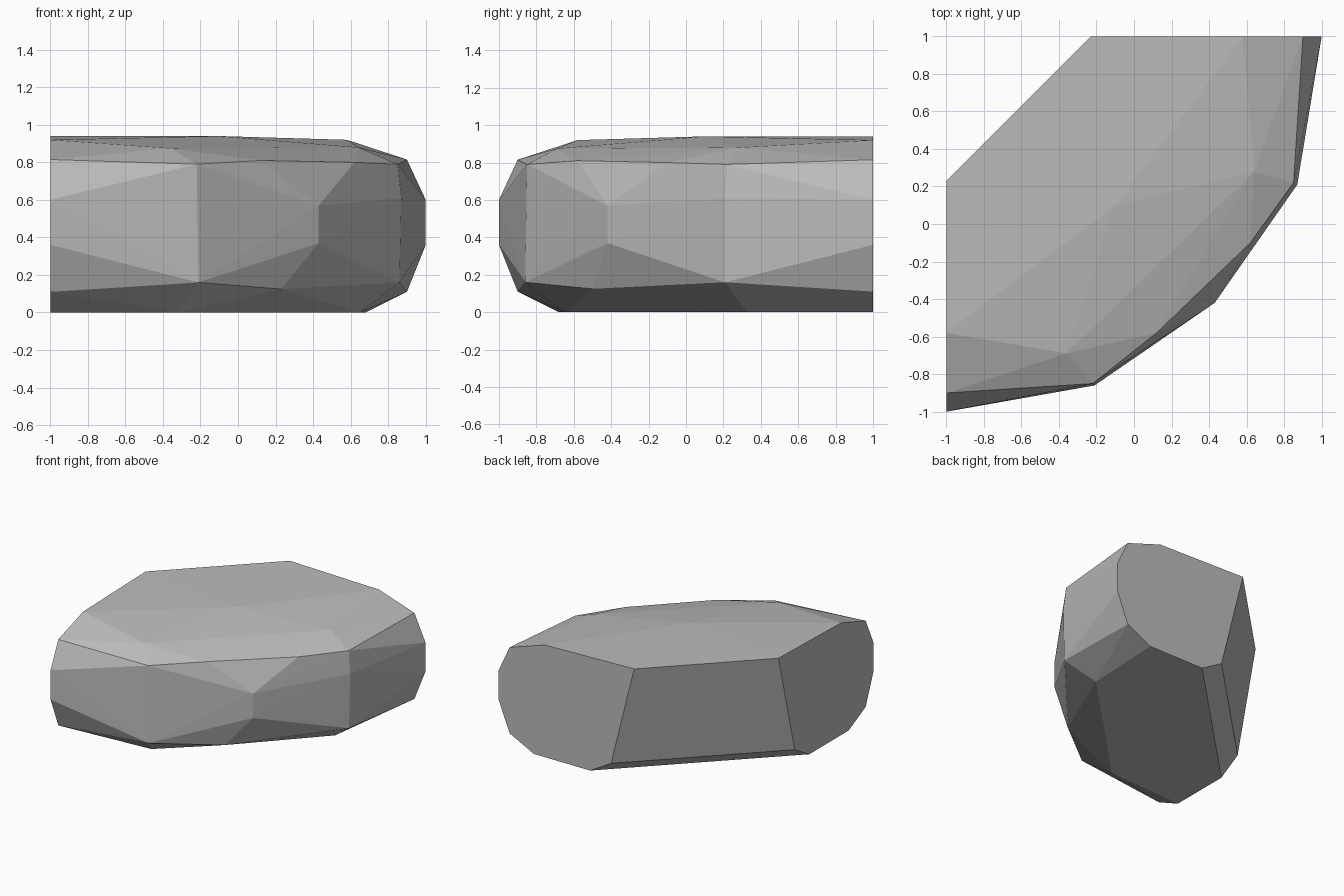
import bpy
import bmesh
from mathutils import Vector

default_cube = bpy.data.objects.get("Cube")
if default_cube:
    bpy.data.objects.remove(default_cube, do_unlink=True)


def make_material(name, colour):
    material = bpy.data.materials.new(name)
    material.use_nodes = True
    material.diffuse_color = colour
    shader = next(node for node in material.node_tree.nodes if node.type == "BSDF_PRINCIPLED")
    shader.inputs["Base Color"].default_value = colour
    shader.inputs["Roughness"].default_value = 0.9
    return material


def mirror_diagonally(point):
    """Reflect a point across the upright plane through the diagonal."""
    return Vector((-point.y, -point.x, point.z))


def build_faceted_solid(name, points, material):
    """Wrap the corner points in flat chiselled facets."""
    mesh = bpy.data.meshes.new(name)
    shell = bmesh.new()
    for point in points:
        shell.verts.new(point)
    hull = bmesh.ops.convex_hull(shell, input=shell.verts[:])
    leftovers = {item for item in hull["geom_interior"] + hull["geom_unused"]
                 if isinstance(item, bmesh.types.BMVert)}
    bmesh.ops.delete(shell, geom=list(leftovers), context="VERTS")
    bmesh.ops.dissolve_limit(shell, angle_limit=0.005,
                             verts=shell.verts[:], edges=shell.edges[:])
    bmesh.ops.recalc_face_normals(shell, faces=shell.faces[:])
    shell.to_mesh(mesh)
    shell.free()
    mesh.materials.append(material)
    rock = bpy.data.objects.new(name, mesh)
    bpy.context.scene.collection.objects.link(rock)
    return rock


# Outline of the flat cut end, as x and height
end_profile = [(-.23, .94), (.58, .92), (.9, .815), (1, .6), (1, .36),
               (.9, .11), (.68, 0), (.17, 0), (-.02, .11)]
cut_end = [Vector((x, 1, z)) for x, z in end_profile]

# Foot, lower wall and upper rim corners, shared by both halves
wall_corners = [Vector(p) for p in ((.65, .33, 0), (.86, .21, .16), (.85, .22, .79))]

mirrored_half = cut_end + wall_corners
other_half = [mirror_diagonally(point) for point in mirrored_half]

# Prow of the rounded side and the uneven chips around it
prow = [Vector(p) for p in ((.43, -.42, .57), (.43, -.42, .37), (.23, -.5, .125),
                            (.87, .21, .61))]
rim_chips = [Vector(p) for p in ((.12, -.58, .81), (.62, -.1, .8))]

# Shallow crown on top
crown = [Vector(p) for p in ((-.36, -.69, .875), (.64, .28, .88), (-.1, .1, .94))]

stone_grey = make_material("stone grey", (.5, .5, .5, 1))
build_faceted_solid("rock", mirrored_half + other_half + prow + rim_chips + crown, stone_grey)
